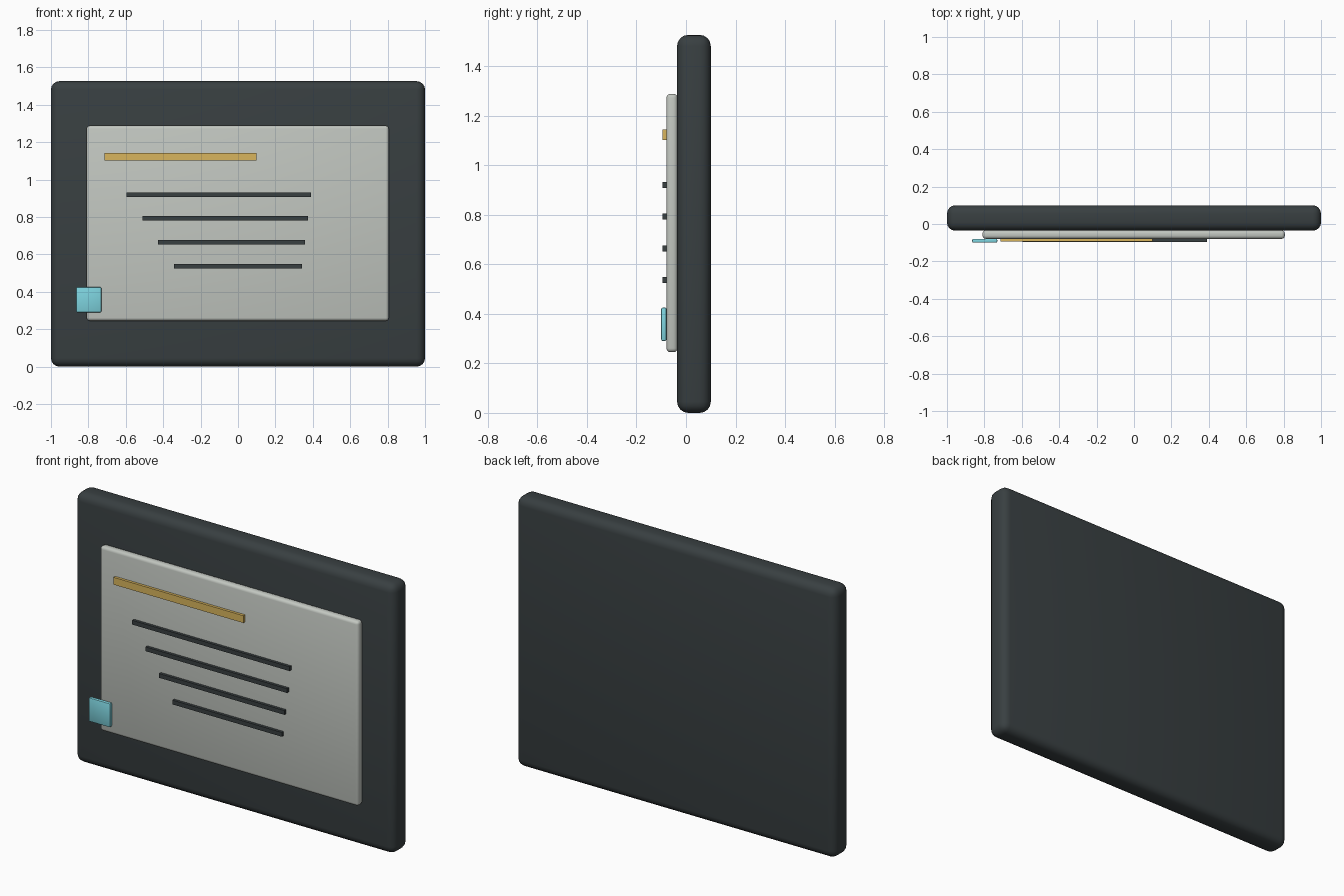
import bpy
import math

old = bpy.data.objects.get("Cube")
if old:
    bpy.data.objects.remove(old, do_unlink=True)


def material(name, rgb, roughness=0.6):
    mat = bpy.data.materials.new(name)
    mat.use_nodes = True
    mat.diffuse_color = (*rgb, 1)
    bsdf = mat.node_tree.nodes["Principled BSDF"]
    bsdf.inputs["Base Color"].default_value = (*rgb, 1)
    bsdf.inputs["Roughness"].default_value = roughness
    return mat


def slab(name, x, y, z, mat, bevel=0.0, segments=3):
    """Box spanning the given (min, max) ranges, with optional rounded edges."""
    spans = (x, y, z)
    bpy.ops.mesh.primitive_cube_add(size=1, location=[(a + b) / 2 for a, b in spans])
    obj = bpy.context.object
    obj.name = name
    obj.scale = [b - a for a, b in spans]
    bpy.ops.object.transform_apply(location=False, rotation=False, scale=True)
    obj.data.materials.append(mat)
    if bevel:
        mod = obj.modifiers.new("Rounded edges", 'BEVEL')
        mod.width = bevel
        mod.segments = segments
        bpy.ops.object.modifier_apply(modifier=mod.name)
        bpy.ops.object.shade_smooth_by_angle(angle=math.radians(35))
    return obj


charcoal = material("charcoal", (0.04, 0.05, 0.053))
paper = material("pale_grey", (0.54, 0.57, 0.53))
gold = material("gold", (0.69, 0.46, 0.11))
cyan = material("cyan", (0.21, 0.66, 0.74))

# Thick rounded backing board and the raised panel on its front
slab("backing_board", (-1, 1), (-0.036, 0.1), (0, 1.526), charcoal, 0.045, 4)
slab("front_panel", (-0.81, 0.806), (-0.079, -0.034), (0.245, 1.288), paper, 0.016)

# Heading strip
slab("heading_strip", (-0.713, 0.1), (-0.094, -0.077), (1.102, 1.143), gold)

# Text lines, each shorter than the one above
for i in range(4):
    z = 0.92 - 0.128 * i
    slab(f"text_line_{i + 1}", (-0.595 + 0.084 * i, 0.389 - 0.016 * i),
         (-0.095, -0.077), (z - 0.012, z + 0.012), charcoal)

# Corner tab overhanging the panel's edge
slab("corner_tab", (-0.865, -0.731), (-0.1, -0.079), (0.29, 0.425), cyan, 0.006, 2)
